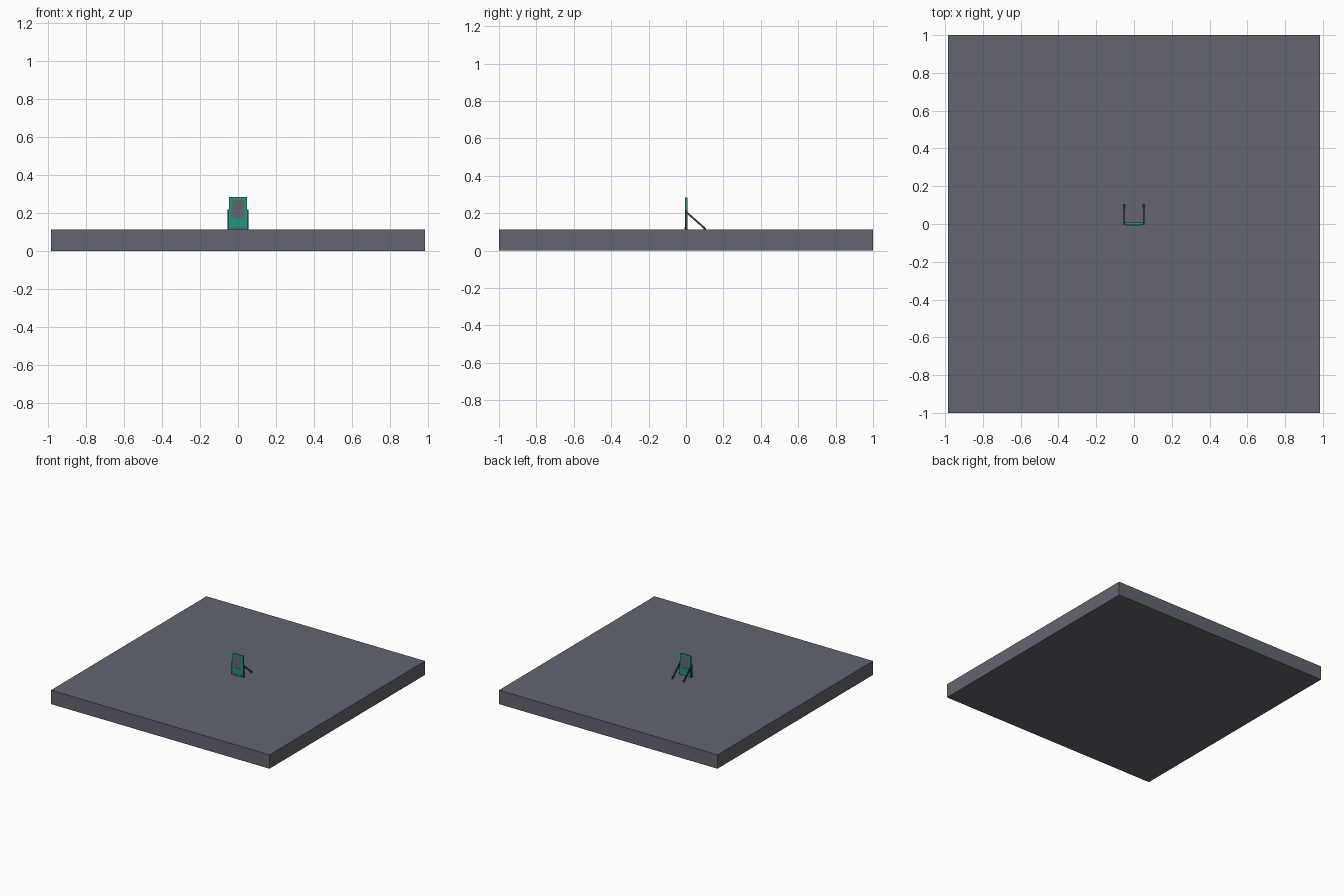
import bpy
import math

if "Cube" in bpy.data.objects:
    bpy.data.objects.remove(bpy.data.objects["Cube"])


def material(name, rgb):
    m = bpy.data.materials.new(name)
    m.diffuse_color = (*rgb, 1)
    m.use_nodes = True
    m.node_tree.nodes["Principled BSDF"].inputs["Base Color"].default_value = m.diffuse_color
    return m


GREY = material("slate grey", (0.125, 0.13, 0.165))
GREEN = material("green", (0.012, 0.32, 0.19))
DARK = material("dark grey", (0.045, 0.05, 0.055))


def box(name, lo, hi, mat, tilt=0.0):
    """Box between two corners, optionally tilted about x."""
    bpy.ops.mesh.primitive_cube_add(size=1, location=[(a + b) / 2 for a, b in zip(lo, hi)])
    o = bpy.context.object
    o.name = name
    o.scale = [b - a for a, b in zip(lo, hi)]
    o.rotation_euler.x = tilt
    o.data.materials.append(mat)
    return o


TOP = 0.113      # slab top
W = 0.047        # half width of the stand
Y0, Y1 = -0.006, 0.007

# Large base slab
box("base_slab", (-0.984, -1, 0), (0.984, 1, TOP), GREY)

# Upright frame around the screen
box("frame_top", (-W, Y0, 0.268), (W, Y1, 0.285), GREEN)
box("frame_lower_panel", (-W, Y0, 0.13), (W, Y1, 0.172), GREEN)
for s, side in ((-1, "left"), (1, "right")):
    a, b = sorted((s * 0.031, s * W))
    box("frame_side_" + side, (a, Y0, 0.172), (b, Y1, 0.268), GREEN)
box("screen", (-0.031, -0.004, 0.172), (0.031, 0.005, 0.268), GREY)

# Foot strip under the frame
box("foot_strip", (-W, Y0, TOP), (W, Y1, 0.13), GREEN)
box("foot_plate", (-0.043, -0.0075, 0.116), (0.043, Y0, 0.126), GREY)

# Side rails and rear struts
dy, dz = 0.1, 0.119 - 0.207
length = math.hypot(dy, dz)
for s, side in ((-1, "left"), (1, "right")):
    a, b = sorted((s * W, s * 0.055))
    box("side_rail_" + side, (a, -0.005, TOP), (b, 0.005, 0.217), DARK)
    cy, cz = dy / 2, 0.163
    box("rear_strut_" + side, (a, cy - length / 2, cz - 0.005),
        (b, cy + length / 2, cz + 0.005), DARK, math.atan2(dz, dy))
    box("strut_foot_" + side, (a - 0.001, 0.094, TOP), (b + 0.001, 0.106, 0.121), DARK)
